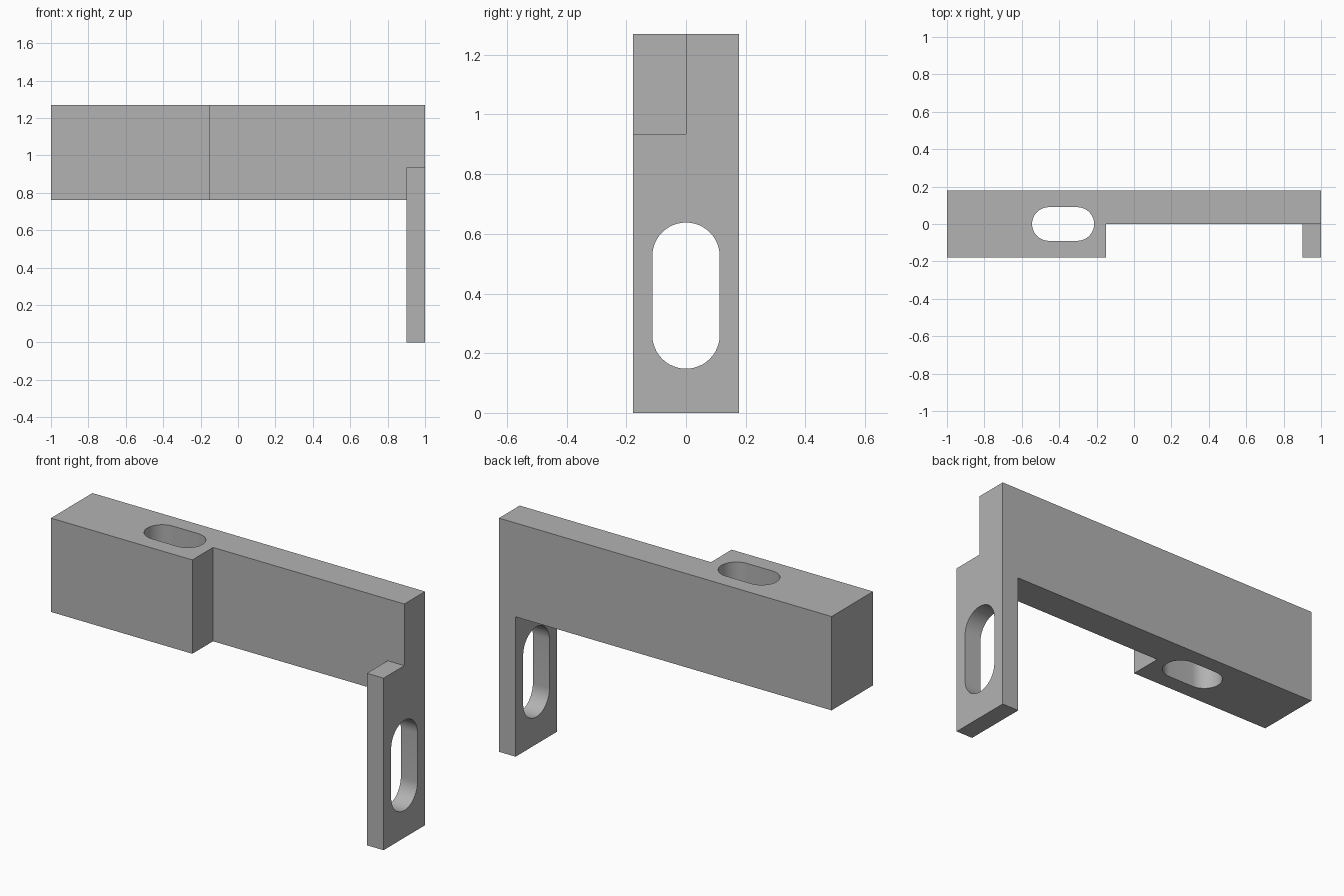
import bpy
import math
from mathutils import Vector

cube = bpy.data.objects.get("Cube")
if cube:
    bpy.data.objects.remove(cube, do_unlink=True)

HALF = 0.178                 # half depth of the bracket
BAR_LOW, BAR_TOP = 0.76, 1.27
LEG_IN, LEG_TOP = 0.9, 0.935

grey = bpy.data.materials.new("plain grey")
grey.use_nodes = True
colour = (0.45, 0.45, 0.45, 1)
grey.diffuse_color = colour
grey.node_tree.nodes["Principled BSDF"].inputs["Base Color"].default_value = colour


def prism(name, outline, start, end, axis):
    """Extrude an outline along z (points are x, y) or along x (points are y, z)."""
    def place(p, d):
        return Vector((p[0], p[1], d)) if axis == "z" else Vector((d, p[0], p[1]))
    n = len(outline)
    verts = [place(p, d) for d in (start, end) for p in outline]
    faces = [tuple(reversed(range(n))), tuple(range(n, 2 * n))]
    faces += [(i, (i + 1) % n, (i + 1) % n + n, i + n) for i in range(n)]
    mesh = bpy.data.meshes.new(name)
    mesh.from_pydata(verts, [], faces)
    mesh.materials.append(grey)
    obj = bpy.data.objects.new(name, mesh)
    bpy.context.collection.objects.link(obj)
    return obj


def slot(low, high, radius, upright, steps=24):
    """Outline of a round-ended slot, counter-clockwise."""
    turn = math.pi / 2 if upright else 0
    points = []
    for centre, first in ((high - radius, -math.pi / 2), (low + radius, math.pi / 2)):
        for i in range(steps + 1):
            a = first + math.pi * i / steps + turn
            c, s = radius * math.cos(a), radius * math.sin(a)
            points.append((c, centre + s) if upright else (centre + c, s))
    return points


def combine(target, other, operation):
    mod = target.modifiers.new(operation.lower(), "BOOLEAN")
    mod.operation = operation
    mod.solver = "EXACT"
    mod.object = other
    bpy.context.view_layer.objects.active = target
    bpy.ops.object.modifier_apply(modifier=mod.name)
    bpy.data.objects.remove(other, do_unlink=True)


# Stepped bar: thick mounting block running into a thin arm
bracket = prism("bracket", [(-1, -HALF), (-0.15, -HALF), (-0.15, 0), (1, 0),
                            (1, HALF), (-1, HALF)], BAR_LOW, BAR_TOP, "z")

# Hanging leg, notched at the front top corner
leg = prism("leg", [(-HALF, 0), (HALF, 0), (HALF, BAR_TOP), (0, BAR_TOP),
                    (0, LEG_TOP), (-HALF, LEG_TOP)], LEG_IN, 1, "x")
combine(bracket, leg, "UNION")

# Slots through the block and the leg
block_slot = prism("block_slot", slot(-0.545, -0.213, 0.09, False), 0.6, 1.4, "z")
combine(bracket, block_slot, "DIFFERENCE")
leg_slot = prism("leg_slot", slot(0.148, 0.638, 0.113, True), 0.8, 1.1, "x")
combine(bracket, leg_slot, "DIFFERENCE")

# Smooth slot walls, sharp edges elsewhere
bpy.ops.object.select_all(action="DESELECT")
bracket.select_set(True)
bpy.context.view_layer.objects.active = bracket
bpy.ops.object.shade_smooth_by_angle(angle=math.radians(30))
